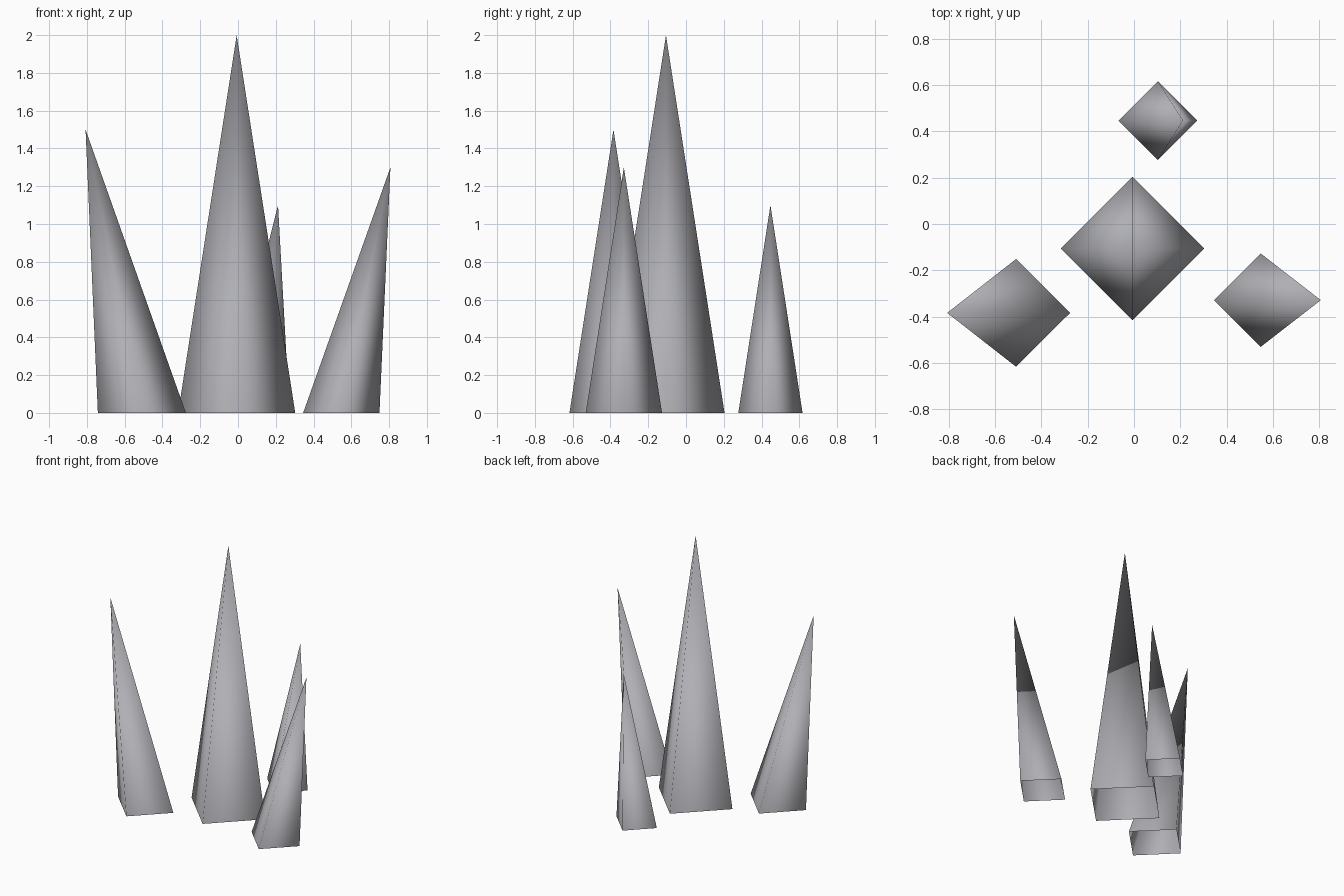
import bpy
import bmesh
from math import cos, sin, pi
from mathutils import Vector

if "Cube" in bpy.data.objects:
    bpy.data.objects.remove(bpy.data.objects["Cube"])

# Dull grey stone with a faint violet tint
stone = bpy.data.materials.new("stone")
stone.diffuse_color = (0.43, 0.43, 0.46, 1)
stone.use_nodes = True
stone.node_tree.nodes["Principled BSDF"].inputs["Base Color"].default_value = stone.diffuse_color


def spike(name, center, radius, height, lean):
    """Four-sided open-bottomed spike whose tip leans along x."""
    bm = bmesh.new()
    cx, cy = center
    base = [bm.verts.new((cx + radius * cos(i * pi / 2),
                          cy + radius * sin(i * pi / 2), 0)) for i in range(4)]
    tip = bm.verts.new((cx + lean, cy, height))
    for i in range(4):
        bm.faces.new((base[i], base[(i + 1) % 4], tip)).smooth = True
    bm.normal_update()
    # Area-weighted smooth shading, so the tip normal points straight up
    normals = [sum((f.normal * f.calc_area() for f in v.link_faces),
                   Vector()).normalized() for v in bm.verts]
    mesh = bpy.data.meshes.new(name)
    bm.to_mesh(mesh)
    bm.free()
    mesh.normals_split_custom_set_from_vertices(normals)
    mesh.materials.append(stone)
    obj = bpy.data.objects.new(name, mesh)
    bpy.context.collection.objects.link(obj)
    return obj


# Tall upright spike in the middle
spike("centre_spike", (-0.007, -0.106), 0.31, 2.0, 0)
# Smaller spikes leaning outwards
spike("left_spike", (-0.509, -0.384), 0.233, 1.5, -0.298)
spike("right_spike", (0.547, -0.329), 0.202, 1.3, 0.26)
spike("back_spike", (0.103, 0.447), 0.17, 1.1, 0.109)
